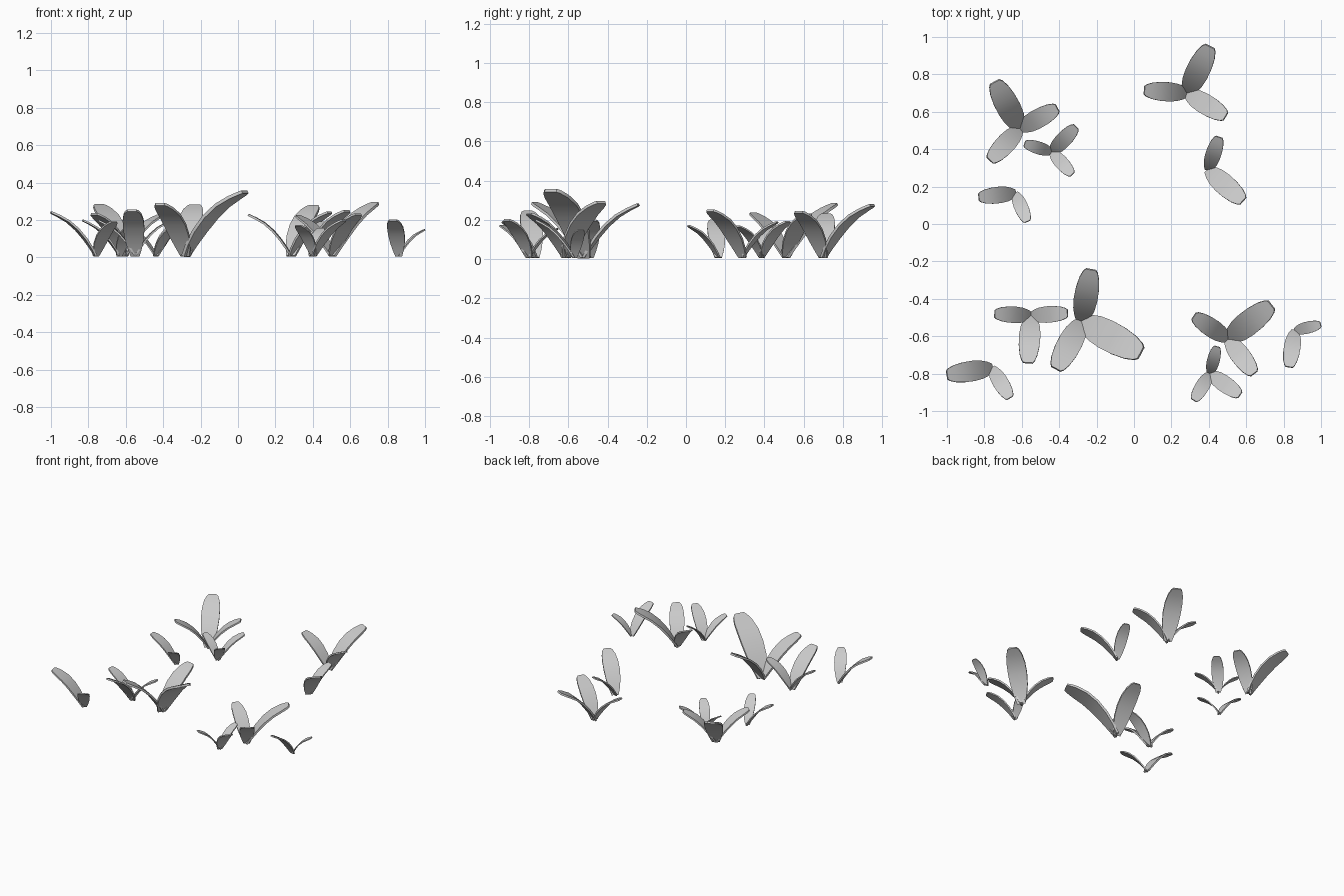
import bpy, bmesh
from mathutils import Vector

if "Cube" in bpy.data.objects:
    bpy.data.objects.remove(bpy.data.objects["Cube"])

# leaf shape: (distance outward, height, width), all relative to leaf reach
STATIONS = [(0, 0, .42), (.10, .18, .68), (.24, .39, .90), (.42, .61, 1.0),
            (.62, .79, .98), (.82, .91, .84), (.95, .975, .62), (1, 1, .42)]

# each plant: base point, then leaf tips seen from above
PLANTS = [
    ((-.61, .51), [(-.745, .76), (-.41, .62), (-.77, .34)]),
    ((-.44, .385), [(-.31, .52), (-.585, .43), (-.33, .265)]),
    ((-.635, .165), [(-.83, .143), (-.57, .013)]),
    ((.283, .70), [(.406, .95), (.055, .715), (.49, .575)]),
    ((.396, .289), [(.455, .465), (.583, .123)]),
    ((-.28, -.52), [(-.23, -.243), (.037, -.69), (-.417, -.775)]),
    ((-.55, -.49), [(-.745, -.48), (-.355, -.476), (-.567, -.743)]),
    ((-.76, -.77), [(-1, -.807), (-.663, -.93)]),
    ((.503, -.615), [(.735, -.433), (.32, -.492), (.642, -.80)]),
    ((.406, -.80), [(.444, -.655), (.32, -.943), (.567, -.914)]),
    ((.86, -.57), [(.998, -.537), (.829, -.765)]),
]


def add_leaf(bm, base, tip):
    base, tip = Vector((*base, 0)), Vector((*tip, 0))
    reach = (tip - base).length
    out = (tip - base).normalized()
    side = Vector((-out.y, out.x, 0))
    half_w, half_t = reach * .225, reach * .024
    height = reach * .93 + .008
    path = [base + out * (d * reach) + Vector((0, 0, .008 + h * height))
            for d, h, w in STATIONS]
    rings = []
    for i, p in enumerate(path):
        tangent = path[min(i + 1, len(path) - 1)] - path[max(i - 1, 0)]
        normal = tangent.cross(side).normalized() * half_t
        w = side * (half_w * STATIONS[i][2])
        rings.append([bm.verts.new(q) for q in
                      (p - w - normal, p + w - normal, p + w + normal, p - w + normal)])
    for a, b in zip(rings, rings[1:]):
        for k in range(4):
            n = (k + 1) % 4
            bm.faces.new((a[k], a[n], b[n], b[k]))
    bm.faces.new(rings[0][::-1])
    bm.faces.new(rings[-1])


# one object per sprouting plant
for number, (base, tips) in enumerate(PLANTS, 1):
    bm = bmesh.new()
    for tip in tips:
        add_leaf(bm, base, tip)
    bmesh.ops.recalc_face_normals(bm, faces=bm.faces)
    mesh = bpy.data.meshes.new(f"plant_leaves_{number}")
    bm.to_mesh(mesh)
    bm.free()
    plant = bpy.data.objects.new(f"plant_leaves_{number}", mesh)
    bpy.context.collection.objects.link(plant)
    plant.select_set(True)
    bpy.context.view_layer.objects.active = plant

bpy.ops.object.shade_smooth_by_angle(angle=.6)
